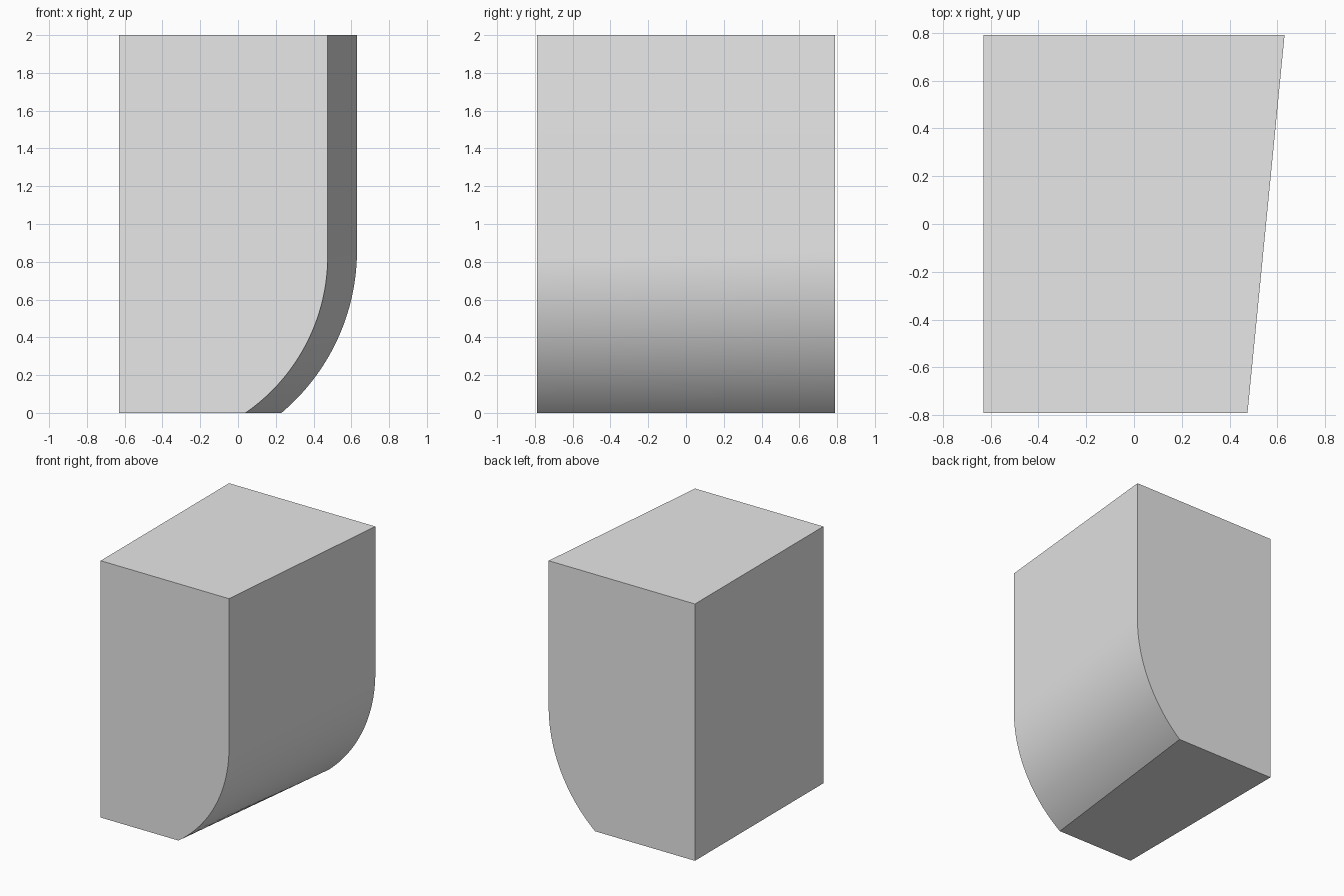
import bpy, bmesh, math

cube = bpy.data.objects.get("Cube")
if cube:
    bpy.data.objects.remove(cube, do_unlink=True)

LEFT, HALF_DEPTH, TOP = -0.63, 0.79, 2.0
STEPS = 32

# Plain grey finish
grey = bpy.data.materials.new("light_grey")
grey.use_nodes = True
colour = (0.8, 0.8, 0.8, 1)
grey.diffuse_color = colour
grey.node_tree.nodes["Principled BSDF"].inputs["Base Color"].default_value = colour


def end_profile(bm, y, side, foot, bend):
    """Upright outline whose +x edge bends inwards on an arc down to the foot."""
    inset = side - foot
    radius = (bend ** 2 + inset ** 2) / (2 * inset)
    sweep = math.asin(bend / radius)
    points = [(LEFT, 0), (LEFT, TOP), (side, TOP)]
    for i in range(STEPS + 1):
        a = sweep * i / STEPS
        points.append((side - radius * (1 - math.cos(a)), bend - radius * math.sin(a)))
    return [bm.verts.new((x, y, z)) for x, z in points]


# Tapered block lofted between the front and back outlines
bm = bmesh.new()
front = end_profile(bm, -HALF_DEPTH, 0.475, 0.04, 0.83)
back = end_profile(bm, HALF_DEPTH, 0.63, 0.23, 0.86)
bm.faces.new(front)
bm.faces.new(back)
for i in range(len(front)):
    j = (i + 1) % len(front)
    bm.faces.new((front[i], front[j], back[j], back[i]))
bmesh.ops.recalc_face_normals(bm, faces=bm.faces)

mesh = bpy.data.meshes.new("curved_block")
bm.to_mesh(mesh)
bm.free()
mesh.materials.append(grey)
block = bpy.data.objects.new("curved_block", mesh)
bpy.context.collection.objects.link(block)

# Smooth curve with crisp corners
bpy.ops.object.select_all(action="DESELECT")
block.select_set(True)
bpy.context.view_layer.objects.active = block
bpy.ops.object.shade_smooth_by_angle(angle=math.radians(30))
